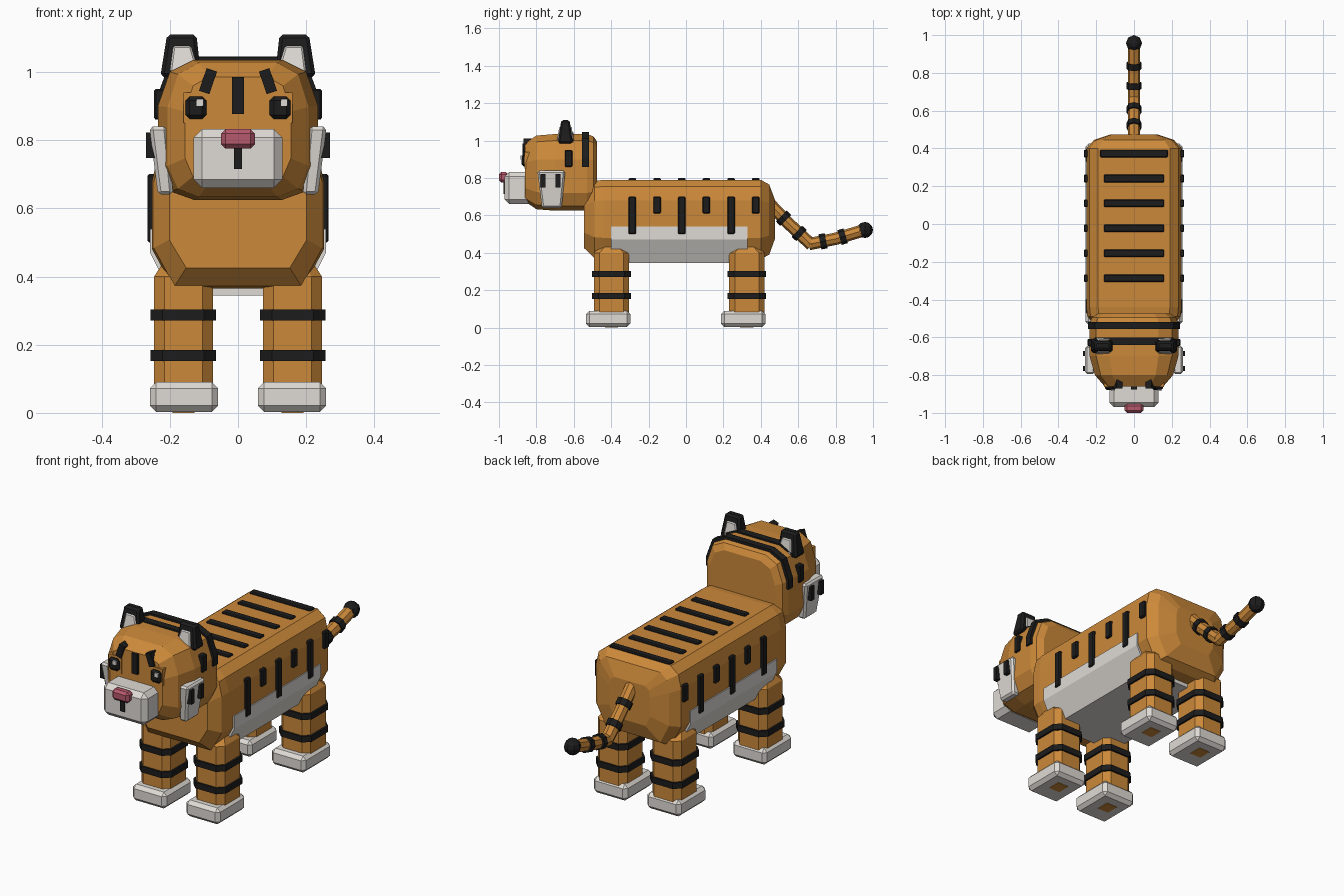
import bpy, bmesh
from mathutils import Vector, Matrix

if "Cube" in bpy.data.objects:
    bpy.data.objects.remove(bpy.data.objects["Cube"], do_unlink=True)


def material(name, rgb):
    m = bpy.data.materials.new(name)
    m.use_nodes = True
    m.diffuse_color = (*rgb, 1)
    m.node_tree.nodes["Principled BSDF"].inputs["Base Color"].default_value = (*rgb, 1)
    return m


ORANGE = material("orange fur", (0.60, 0.25, 0.042))
WHITE = material("cream white", (0.74, 0.71, 0.67))
BLACK = material("stripe black", (0.012, 0.012, 0.012))
PINK = material("nose pink", (0.47, 0.10, 0.15))


def finish(name, bm, mat, bevel=0):
    if bevel:
        bmesh.ops.bevel(bm, geom=bm.edges[:], offset=bevel, segments=1, affect='EDGES')
    bmesh.ops.recalc_face_normals(bm, faces=bm.faces[:])
    me = bpy.data.meshes.new(name)
    bm.to_mesh(me)
    bm.free()
    me.materials.append(mat)
    ob = bpy.data.objects.new(name, me)
    bpy.context.collection.objects.link(ob)
    return ob


def box(name, x, y, z, mat, bevel=0, tilt=0):
    """Box from (min, max) ranges, optionally tilted about the y axis."""
    lo, hi = Vector((x[0], y[0], z[0])), Vector((x[1], y[1], z[1]))
    bm = bmesh.new()
    mtx = (Matrix.Translation((lo + hi) / 2) @ Matrix.Rotation(tilt, 4, 'Y')
           @ Matrix.Diagonal((*(hi - lo), 1)))
    bmesh.ops.create_cube(bm, size=1, matrix=mtx)
    return finish(name, bm, mat, bevel)


def loft(name, rings, mat, bevel=0):
    """Skin a list of closed rings of points and cap both ends."""
    bm = bmesh.new()
    vs = [[bm.verts.new(p) for p in r] for r in rings]
    n = len(vs[0])
    for a, b in zip(vs, vs[1:]):
        for i in range(n):
            j = (i + 1) % n
            bm.faces.new((a[i], a[j], b[j], b[i]))
    bm.faces.new(vs[0])
    bm.faces.new(vs[-1])
    return finish(name, bm, mat, bevel)


def mirrored(half):
    return half + [(-x, z) for x, z in reversed(half)]


def hull(name, half, mid, stations, mat):
    """Loft a mirrored section along y; stations are (y, x scale, z scale)."""
    sec = mirrored(half)
    return loft(name, [[(x * sx, y, mid + (z - mid) * sz) for x, z in sec]
                       for y, sx, sz in stations], mat)


def frustum(name, base, top, mat, bevel=0):
    """Each end is (x0, x1, y0, y1, z)."""
    return loft(name, [[(a, c, z), (b, c, z), (b, d, z), (a, d, z)]
                       for a, b, c, d, z in (base, top)], mat, bevel)


def rod(name, p, q, r, mat, sides=8):
    p, q = Vector(p), Vector(q)
    bm = bmesh.new()
    rot = (q - p).to_track_quat('Z', 'Y').to_matrix().to_4x4()
    bmesh.ops.create_cone(bm, cap_ends=True, segments=sides, radius1=r, radius2=r,
                          depth=(q - p).length, matrix=Matrix.Translation((p + q) / 2) @ rot)
    return finish(name, bm, mat)


def span(c, half):
    return (c - half, c + half)


def side(s, a, b):
    return tuple(sorted((s * a, s * b)))


# Body and belly
hull("body", [(0.19, 0.365), (0.252, 0.48), (0.252, 0.68), (0.235, 0.755), (0.19, 0.79)], 0.58,
     [(-0.545, 0.80, 0.72), (-0.49, 0.98, 0.97), (-0.44, 1, 1), (0.40, 1, 1),
      (0.445, 0.84, 0.88), (0.475, 0.48, 0.5)], ORANGE)
hull("belly", [(0.195, 0.345), (0.258, 0.47), (0.258, 0.54)], 0.45,
     [(-0.40, 1, 1), (0.33, 1, 1)], WHITE)

# Body stripes, alternating long and short on the flanks
for i in range(6):
    y = -0.287 + i * 0.132
    last = i == 5
    box("back_stripe", span(0, 0.18 if last else 0.16), span(y, 0.02), (0.76, 0.80), BLACK, 0.005)
    for s in (1, -1):
        low = 0.61 if i % 2 else 0.50
        box("flank_stripe", side(s, 0.22, 0.266), span(y, 0.02), (low, 0.70), BLACK, 0.005)

# Legs, bands and paws
for s in (1, -1):
    for y, part in ((-0.398, "front"), (0.325, "rear")):
        x = s * 0.160
        rings = []
        for z, hx, hy in ((0.06, 0.086, 0.094), (0.40, 0.086, 0.094), (0.44, 0.06, 0.06)):
            c = 0.03
            oct_pts = [(hx - c, -hy), (hx, c - hy), (hx, hy - c), (hx - c, hy)]
            rings.append([(x + a, y + b, z) for a, b in mirrored(oct_pts)])
        loft(part + "_leg", rings, ORANGE)
        for z in (0.168, 0.287):
            c = 0.035
            pts = [(0.096 - c, -0.104), (0.096, c - 0.104), (0.096, 0.104 - c), (0.096 - c, 0.104)]
            loft(part + "_leg_band", [[(x + a, y + b, z + d) for a, b in mirrored(pts)]
                                      for d in (-0.016, 0.016)], BLACK)
        box(part + "_paw", side(s, 0.058, 0.258), (y - 0.137, y + 0.1), (0.003, 0.09), WHITE, 0.018)
        box(part + "_paw_pad", span(x, 0.032), span(y, 0.035), (0, 0.008), ORANGE)

# Head
head_half = [(0.13, 0.625), (0.20, 0.65), (0.235, 0.72), (0.235, 0.90), (0.20, 1.0), (0.13, 1.035)]
hull("head", head_half, 0.83,
     [(-0.86, 0.66, 0.76), (-0.80, 0.88, 0.96), (-0.70, 1, 1), (-0.53, 1, 1),
      (-0.495, 0.95, 0.94), (-0.475, 0.82, 0.8)], ORANGE)

# Bands over the crown
crown = [(0.244, 0.86), (0.244, 0.91), (0.207, 1.01), (0.135, 1.045)]
hull("rear_crown_band", crown, 0.86, [(-0.555, 1, 1), (-0.518, 1, 1)], BLACK)
hull("front_crown_band", [(0.207, 0.99), (0.207, 1.008), (0.135, 1.043)], 1.0,
     [(-0.64, 1, 1), (-0.602, 1, 1)], BLACK)

# Muzzle, nose and mouth
box("muzzle", (-0.13, 0.13), (-0.97, -0.82), (0.66, 0.832), WHITE, 0.025)
box("nose", (-0.05, 0.05), (-1.0, -0.95), (0.775, 0.832), PINK, 0.013)
box("mouth", (-0.012, 0.012), (-0.976, -0.96), (0.715, 0.775), BLACK)
box("forehead_stripe", (-0.017, 0.017), (-0.875, -0.82), (0.877, 0.985), BLACK)

for s in (1, -1):
    # Eyes and brows
    box("eye_socket", side(s, 0.083, 0.16), (-0.864, -0.81), (0.85, 0.94), ORANGE)
    box("eye", side(s, 0.093, 0.154), (-0.88, -0.82), (0.862, 0.928), BLACK, 0.012)
    box("eye_glint", span(s * 0.1235 + 0.012, 0.01), (-0.884, -0.87), (0.90, 0.92), WHITE)
    box("brow_stripe", side(s, 0.072, 0.104), (-0.87, -0.80), (0.938, 1.008), BLACK, 0, -s * 0.33)
    # Side of head
    box("temple_stripe", side(s, 0.2, 0.246), span(-0.628, 0.02), (0.86, 0.95), BLACK, 0.005)
    lower, upper = side(s, 0.19, 0.235), side(s, 0.208, 0.26)
    frustum("cheek", (*lower, -0.77, -0.665, 0.64), (*upper, -0.795, -0.645, 0.84), WHITE, 0.01)
    for y in (-0.765, -0.685):
        box("cheek_stripe", side(s, 0.23, 0.27), span(y, 0.013), (0.748, 0.822), BLACK)
    # Ears
    frustum("ear", (*side(s, 0.108, 0.228), -0.685, -0.605, 0.985),
            (*side(s, 0.122, 0.208), -0.667, -0.622, 1.11), BLACK, 0.01)
    frustum("inner_ear", (*side(s, 0.115, 0.20), -0.69, -0.60, 1.0),
            (*side(s, 0.138, 0.19), -0.677, -0.612, 1.076), WHITE, 0.005)

# Tail with bands and a dark tip
path = [Vector((0, y, z)) for y, z in
        ((0.44, 0.67), (0.55, 0.555), (0.665, 0.448), (0.80, 0.475), (0.95, 0.52))]
for p, q in zip(path, path[1:]):
    d = (q - p).normalized() * 0.008
    rod("tail_segment", p - d, q + d, 0.033, ORANGE)
for seg, t in ((0, 0.74), (1, 0.48), (2, 0.5), (3, 0.25)):
    p, q = path[seg], path[seg + 1]
    mid, d = p.lerp(q, t), (q - p).normalized() * 0.017
    rod("tail_band", mid - d, mid + d, 0.041, BLACK)
bm = bmesh.new()
bmesh.ops.create_uvsphere(bm, u_segments=8, v_segments=6, radius=0.043,
                          matrix=Matrix.Translation((0, 0.957, 0.522)))
finish("tail_tip", bm, BLACK)
